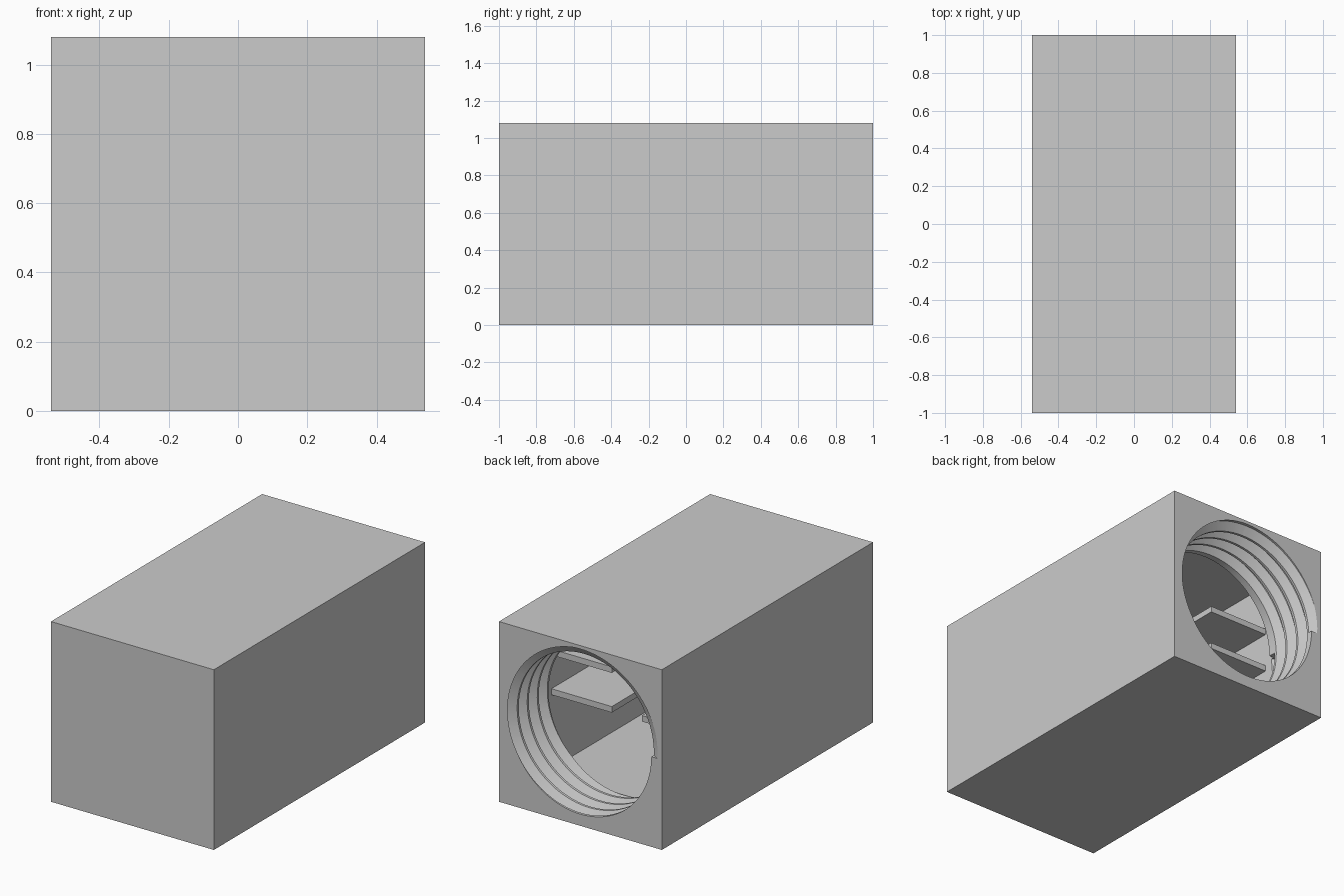
import bpy, bmesh, math

if "Cube" in bpy.data.objects:
    bpy.data.objects.remove(bpy.data.objects["Cube"], do_unlink=True)

HALF, HEIGHT, WALL = 0.54, 1.08, 0.04
MID = HEIGHT / 2
MINOR, MAJOR = 0.47, 0.52
COLLAR = 0.63          # inner end of the threaded collar
PITCH, TURNS, STEPS = 0.095, 4, 96

grey = bpy.data.materials.new("plain grey")
grey.use_nodes = True
grey.diffuse_color = (0.6, 0.6, 0.6, 1)
grey.node_tree.nodes["Principled BSDF"].inputs["Base Color"].default_value = (0.6, 0.6, 0.6, 1)


def finish(name, bm):
    bmesh.ops.recalc_face_normals(bm, faces=bm.faces)
    mesh = bpy.data.meshes.new(name)
    bm.to_mesh(mesh)
    bm.free()
    mesh.materials.append(grey)
    obj = bpy.data.objects.new(name, mesh)
    bpy.context.collection.objects.link(obj)
    return obj


def box(name, low, high):
    bm = bmesh.new()
    bmesh.ops.create_cube(bm, size=1)
    for v in bm.verts:
        v.co = [(a + b) / 2 + c * (b - a) for a, b, c in zip(low, high, v.co)]
    return finish(name, bm)


def bore_cutter():
    bm = bmesh.new()
    rings = [[bm.verts.new((MINOR * math.cos(a), y, MID + MINOR * math.sin(a)))
              for a in (2 * math.pi * i / STEPS for i in range(STEPS))]
             for y in (COLLAR - 0.1, 1.1)]
    for i in range(STEPS):
        j = (i + 1) % STEPS
        bm.faces.new((rings[0][i], rings[0][j], rings[1][j], rings[1][i]))
    for ring in rings:
        bm.faces.new(ring)
    return finish("bore_cutter", bm)


def thread_cutter():
    # Trapezoid section swept along a helix that runs inwards from the opening
    section = [(MAJOR, 0.01), (MAJOR, -0.01), (MINOR - 0.01, -0.046), (MINOR - 0.01, 0.046)]
    bm = bmesh.new()
    rings = []
    for i in range(TURNS * STEPS + 1):
        turn = i / STEPS
        a = math.pi - 2 * math.pi * turn
        y = 1.015 - PITCH * turn
        rings.append([bm.verts.new((r * math.cos(a), y + d, MID + r * math.sin(a)))
                      for r, d in section])
    for p, q in zip(rings, rings[1:]):
        for k in range(4):
            m = (k + 1) % 4
            bm.faces.new((p[k], p[m], q[m], q[k]))
    bm.faces.new(rings[0])
    bm.faces.new(rings[-1])
    return finish("thread_cutter", bm)


def cut(target, cutter):
    mod = target.modifiers.new("cut", "BOOLEAN")
    mod.operation, mod.solver, mod.object = "DIFFERENCE", "EXACT", cutter
    cutter.hide_render = True
    bpy.ops.object.select_all(action="DESELECT")
    bpy.context.view_layer.objects.active = target
    target.select_set(True)
    bpy.ops.object.modifier_apply(modifier=mod.name)
    bpy.data.objects.remove(cutter, do_unlink=True)


# Hollow case with a threaded round opening at the back
inner = HALF - WALL
case = box("case", (-HALF, -1, 0), (HALF, 1, HEIGHT))
cut(case, box("cavity_cutter", (-inner, WALL - 1, WALL), (inner, COLLAR, HEIGHT - WALL)))
cut(case, bore_cutter())
cut(case, thread_cutter())
bpy.ops.object.shade_smooth_by_angle(angle=math.radians(20))

# Pairs of shelves along both side walls
for level, top in (("lower", 0.52), ("upper", 0.758)):
    for side, sign in (("left", 1), ("right", -1)):
        xs = sorted((sign * 0.1, sign * (inner + 0.01)))
        box(f"{level}_{side}_shelf", (xs[0], WALL - 1.01, top - 0.036), (xs[1], 0.56, top))
